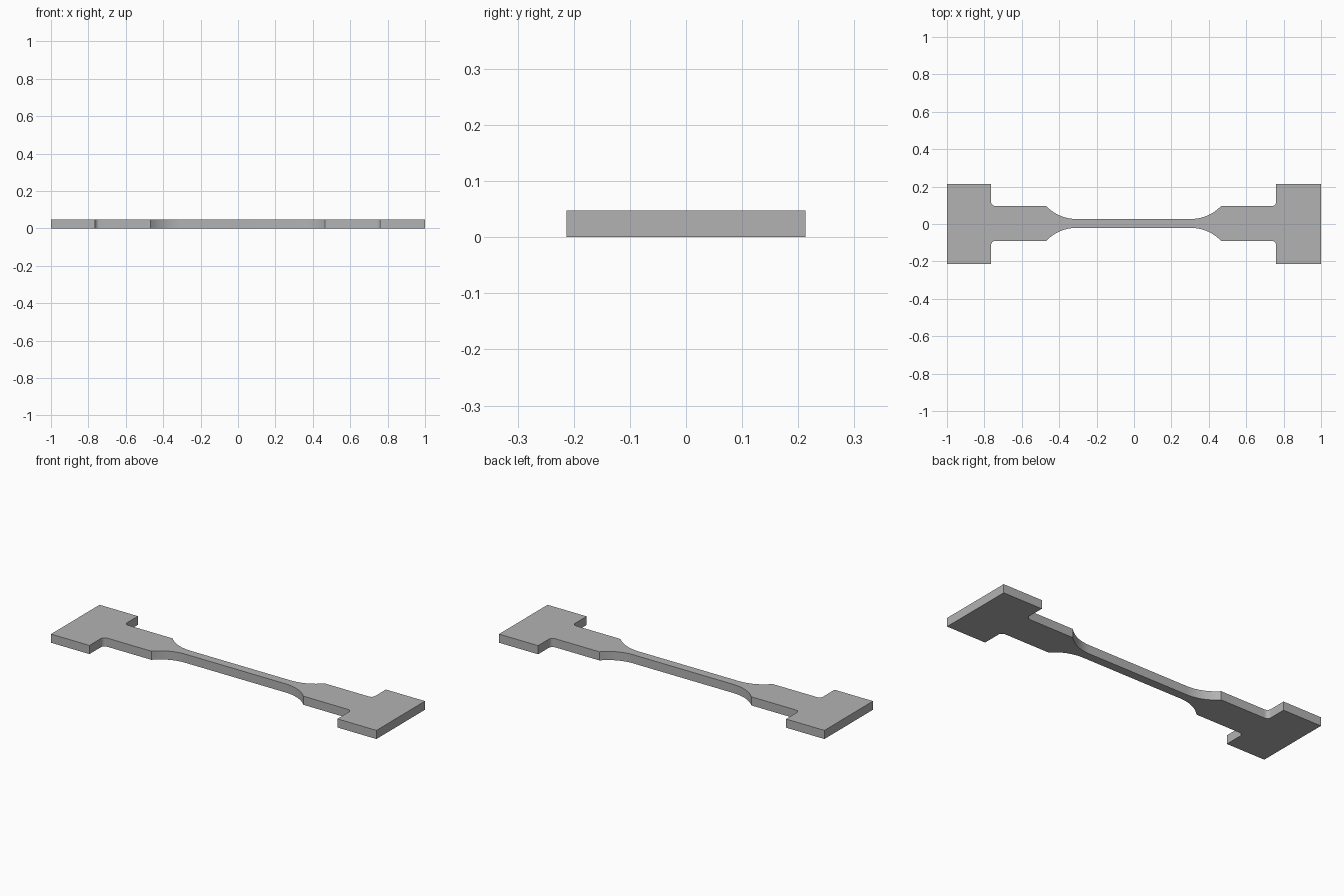
import bpy, bmesh
from math import sin, cos, asin, pi

if "Cube" in bpy.data.objects:
    bpy.data.objects.remove(bpy.data.objects["Cube"], do_unlink=True)

THICK = 0.048
END_X, END_Y = 1.0, 0.213         # wide grip tab
TAB_X, ARM_Y = 0.762, 0.093       # step from tab to arm
SHOULDER_X, NECK_X, NECK_Y = 0.467, 0.307, 0.024
FILLET = 0.023
SHIFT_X, SHIFT_Y = -0.002, 0.003  # waist sits slightly off centre


def arc(cx, cy, r, a0, a1, n):
    return [(cx + r * cos(a0 + (a1 - a0) * i / n),
             cy + r * sin(a0 + (a1 - a0) * i / n)) for i in range(n + 1)]


# Quarter outline: neck, shoulder arc, arm, fillet, grip tab
dx, dy = SHOULDER_X - NECK_X, ARM_Y - NECK_Y
radius = (dx * dx + dy * dy) / (2 * dy)
quarter = arc(NECK_X, NECK_Y + radius, radius, -pi / 2, -pi / 2 + asin(dx / radius), 16)
quarter += arc(TAB_X - FILLET, ARM_Y + FILLET, FILLET, -pi / 2, 0, 8)
quarter += [(TAB_X, END_Y), (END_X, END_Y)]

# Mirror into a closed counter-clockwise outline
half = quarter[::-1] + [(-x, y) for x, y in quarter]
outline = half + [(-x, -y) for x, y in half]


def place(x, y):
    px = x if abs(x) == END_X else x + SHIFT_X
    py = y if abs(y) == END_Y else y + SHIFT_Y
    return px, py, 0


# Extrude the outline into a flat bar
bm = bmesh.new()
base = bm.faces.new([bm.verts.new(place(x, y)) for x, y in outline])
grown = bmesh.ops.extrude_face_region(bm, geom=[base], use_keep_orig=True)
top = [v for v in grown["geom"] if isinstance(v, bmesh.types.BMVert)]
bmesh.ops.translate(bm, verts=top, vec=(0, 0, THICK))
bmesh.ops.recalc_face_normals(bm, faces=bm.faces)
mesh = bpy.data.meshes.new("test_bar")
bm.to_mesh(mesh)
bm.free()

bar = bpy.data.objects.new("test_bar", mesh)
bpy.context.collection.objects.link(bar)

# Plain grey material
grey = bpy.data.materials.new("plain_grey")
grey.use_nodes = True
colour = (0.45, 0.45, 0.45, 1)
grey.diffuse_color = colour
grey.node_tree.nodes["Principled BSDF"].inputs["Base Color"].default_value = colour
mesh.materials.append(grey)

# Smooth the curved walls, keep the edges sharp
bpy.ops.object.select_all(action="DESELECT")
bar.select_set(True)
bpy.context.view_layer.objects.active = bar
bpy.ops.object.shade_smooth_by_angle(angle=pi / 6)
